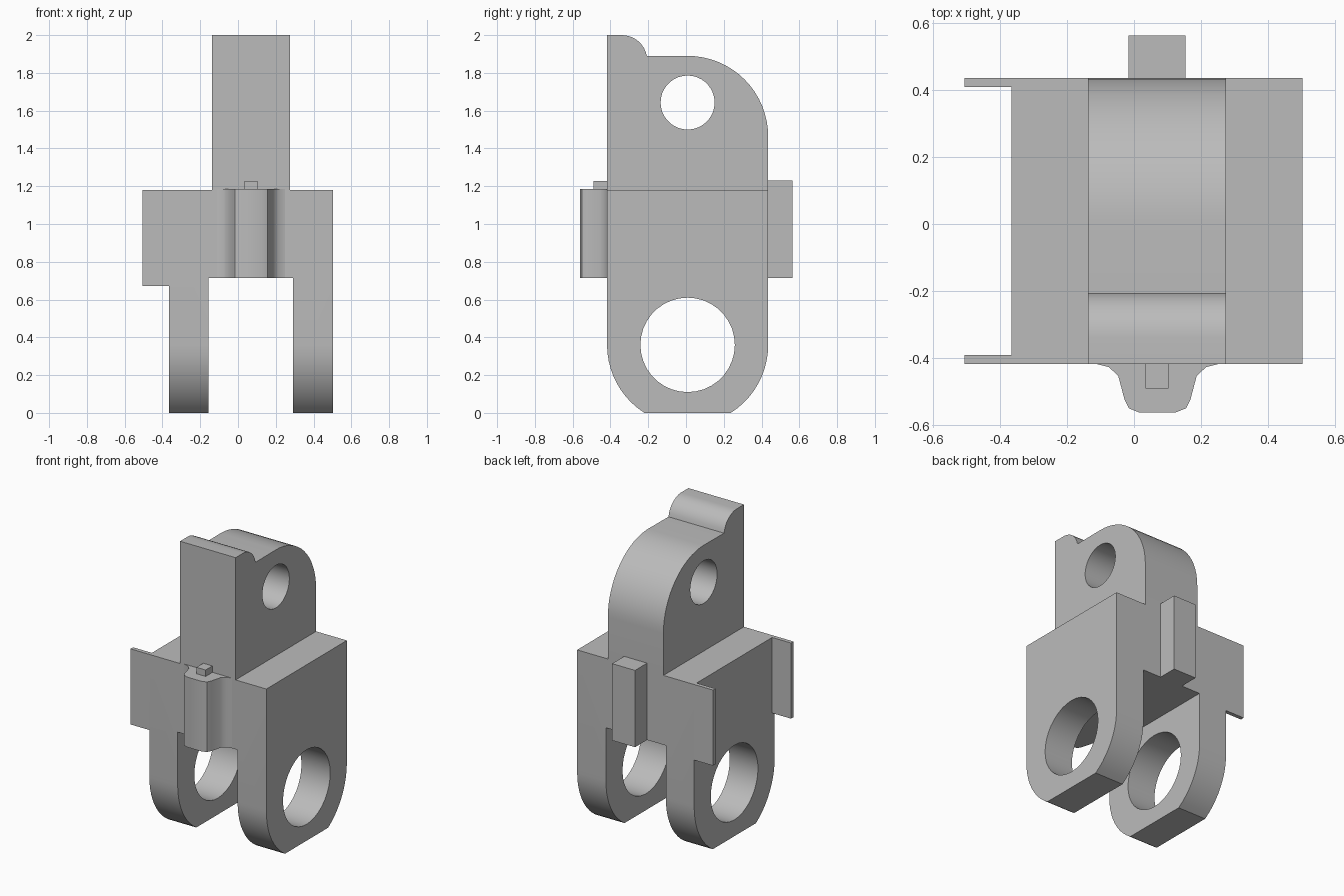
import bpy, bmesh, math
from mathutils import Vector

if "Cube" in bpy.data.objects:
    bpy.data.objects.remove(bpy.data.objects["Cube"])

grey = bpy.data.materials.new("plain grey")
grey.use_nodes = True
grey.diffuse_color = (0.5, 0.5, 0.5, 1)
grey.node_tree.nodes["Principled BSDF"].inputs["Base Color"].default_value = (0.5, 0.5, 0.5, 1)

# Shared depth limits and pivot line of the block
FRONT, BACK = -0.418, 0.435
MID, RADIUS = (FRONT + BACK) / 2, (BACK - FRONT) / 2
SHOULDER, CROTCH = 1.18, 0.715


def extrude(name, points, axis, low, high):
    """Extrude an outline along x (points are y, z) or along z (points are x, y)."""
    def place(p, t):
        return Vector((t, *p)) if axis == "x" else Vector((*p, t))
    bm = bmesh.new()
    face = bm.faces.new([bm.verts.new(place(p, low)) for p in points])
    moved = bmesh.ops.extrude_face_region(bm, geom=[face])["geom"]
    step = place((0, 0), high - low)
    bmesh.ops.translate(bm, vec=step, verts=[g for g in moved if isinstance(g, bmesh.types.BMVert)])
    bmesh.ops.recalc_face_normals(bm, faces=bm.faces)
    mesh = bpy.data.meshes.new(name)
    bm.to_mesh(mesh)
    bm.free()
    mesh.materials.append(grey)
    obj = bpy.data.objects.new(name, mesh)
    bpy.context.collection.objects.link(obj)
    return obj


def box(name, x, y, z):
    outline = [(x[0], y[0]), (x[1], y[0]), (x[1], y[1]), (x[0], y[1])]
    return extrude(name, outline, "z", *z)


def arc(cy, cz, r, start, end, steps):
    angles = [math.radians(start + (end - start) * i / steps) for i in range(steps + 1)]
    return [(cy + r * math.cos(a), cz + r * math.sin(a)) for a in angles]


def cut(obj, cutter):
    mod = obj.modifiers.new("cut", "BOOLEAN")
    mod.operation, mod.solver, mod.object = "DIFFERENCE", "EXACT", cutter
    bpy.context.view_layer.objects.active = obj
    bpy.ops.object.modifier_apply(modifier=mod.name)
    bpy.data.objects.remove(cutter)


def bore(obj, z, r):
    cut(obj, extrude("bore_cutter", arc(MID, z, r, 0, 350, 35), "x", -1, 1))


# Forked body: rounded lower ends cut flat at the ground
dip = math.degrees(math.asin(0.36 / RADIUS))
outline = [(BACK, SHOULDER), (FRONT, SHOULDER)]
outline += arc(MID, 0.36, RADIUS, 180, 180 + dip, 10)
outline += arc(MID, 0.36, RADIUS, 360 - dip, 360, 10)
body = extrude("forked_body", outline, "x", -0.365, 0.503)
cut(body, box("slot_cutter", (-0.155, 0.29), (-1, 1), (-1, CROTCH)))
bore(body, 0.36, 0.25)

# Upper lug: rounded back, front ridge with a quarter-round shoulder
outline = [(FRONT, SHOULDER), (BACK, SHOULDER)]
outline += arc(MID, 1.89 - RADIUS, RADIUS, 0, 90, 16)
outline += arc(-0.34, 1.865, 0.135, 10, 90, 8)
outline += [(FRONT, 2.0)]
lug = extrude("upper_lug", outline, "x", -0.137, 0.275)
bore(lug, 1.643, 0.143)

# Thin side flanges, flush with the front and the back
flanges = [box(name, (-0.505, -0.365), y, (0.673, SHOULDER))
           for name, y in (("front_flange", (FRONT, -0.391)), ("back_flange", (0.409, BACK)))]

# Front boss: flared half-outline mirrored about its own centre
CENTRE = 0.07
half = [(0.18, FRONT), (0.145, -0.427), (0.117, -0.453), (0.098, -0.525), (0.085, -0.55), (0.055, -0.562)]
outline = [(CENTRE + x, y) for x, y in half] + [(CENTRE - x, y) for x, y in reversed(half)]
boss = extrude("front_boss", outline, "z", CROTCH, 1.185)

# Small tab on the boss and the rear key
tab = box("boss_tab", (0.035, 0.103), (-0.49, FRONT), (1.185, 1.228))
key = box("rear_key", (-0.016, 0.154), (BACK, 0.563), (CROTCH, 1.23))

bpy.ops.object.select_all(action="DESELECT")
for obj in [body, lug, boss, tab, key] + flanges:
    obj.select_set(True)
bpy.context.view_layer.objects.active = body
bpy.ops.object.shade_smooth_by_angle(angle=math.radians(35))
